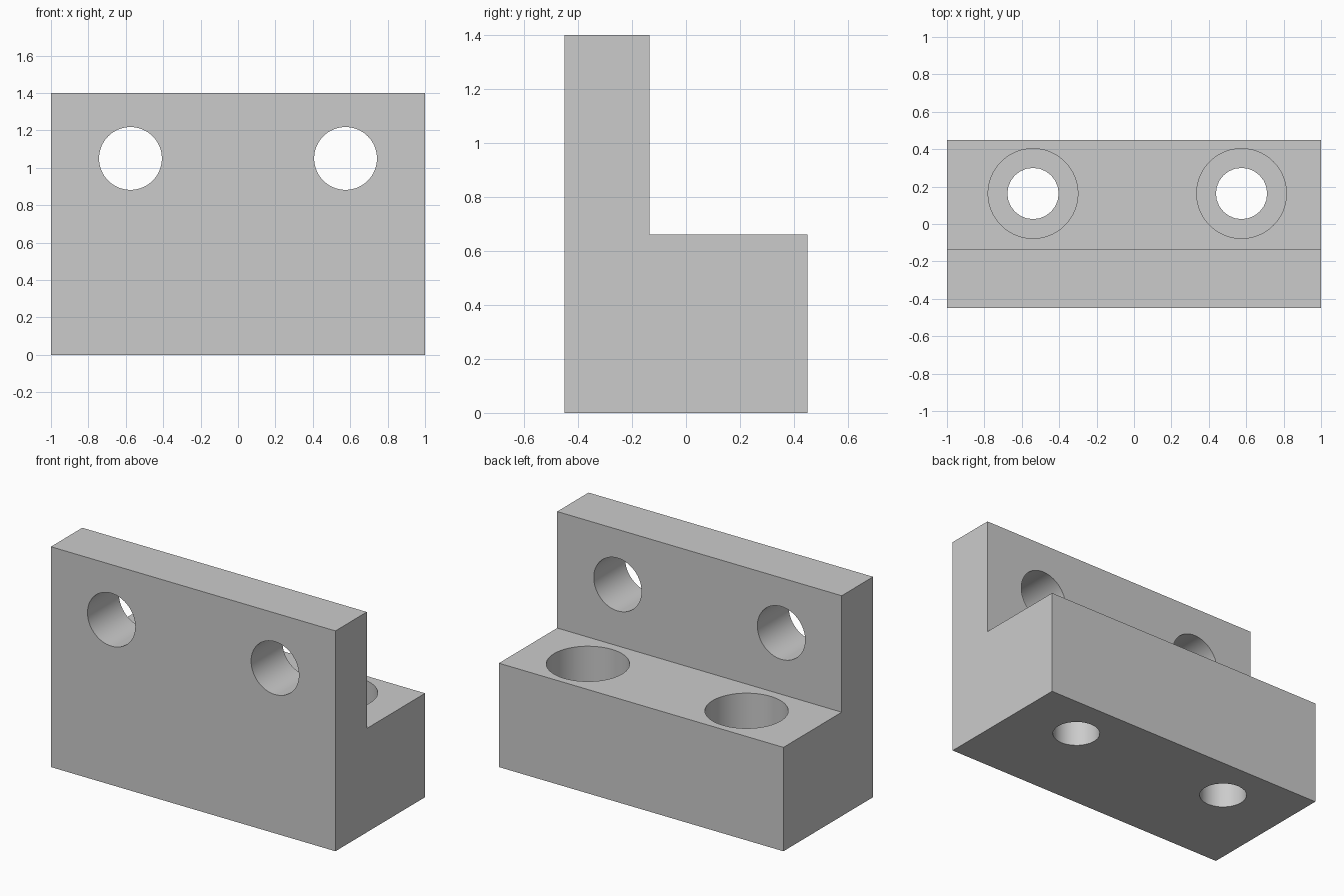
import bpy, bmesh, math

cube = bpy.data.objects.get("Cube")
if cube:
    bpy.data.objects.remove(cube, do_unlink=True)

# Plain grey metal
grey = bpy.data.materials.new("plain_grey")
grey.use_nodes = True
colour = (0.6, 0.6, 0.6, 1)
grey.diffuse_color = colour
grey.node_tree.nodes["Principled BSDF"].inputs["Base Color"].default_value = colour

# Stepped bracket: side profile (y, z) extruded along x
BACK, STEP_Y, STEP_Z, TOP = 0.45, -0.135, 0.66, 1.4
profile = [(-BACK, 0), (BACK, 0), (BACK, STEP_Z), (STEP_Y, STEP_Z), (STEP_Y, TOP), (-BACK, TOP)]
bm = bmesh.new()
face = bm.faces.new([bm.verts.new((-1, y, z)) for y, z in profile])
extruded = bmesh.ops.extrude_face_region(bm, geom=[face])["geom"]
bmesh.ops.translate(bm, vec=(2, 0, 0), verts=[v for v in extruded if isinstance(v, bmesh.types.BMVert)])
bmesh.ops.recalc_face_normals(bm, faces=bm.faces)
mesh = bpy.data.meshes.new("bracket")
bm.to_mesh(mesh)
bm.free()
bracket = bpy.data.objects.new("bracket", mesh)
bpy.context.collection.objects.link(bracket)
mesh.materials.append(grey)


def drill(name, centre, radius, depth, sides, along_y=False):
    """Cut a round hole and discard the cutter."""
    bpy.ops.mesh.primitive_cylinder_add(vertices=sides, radius=radius, depth=depth, location=centre,
                                        rotation=(math.pi / 2 if along_y else 0, 0, 0))
    cutter = bpy.context.object
    cutter.name = name
    cutter.hide_render = True
    cutter.data.materials.append(grey)
    bpy.context.view_layer.objects.active = bracket
    cut = bracket.modifiers.new(name, "BOOLEAN")
    cut.operation = "DIFFERENCE"
    cut.solver = "EXACT"
    cut.object = cutter
    bpy.ops.object.modifier_apply(modifier=name)
    bpy.data.objects.remove(cutter, do_unlink=True)


# Wall holes
for x in (-0.575, 0.575):
    drill("wall_hole", (x, -0.3, 1.05), 0.168, 0.8, 64, along_y=True)

# Counterbored base holes
BORE_DEPTH = 0.3
for x in (-0.54, 0.575):
    drill("bolt_hole", (x, 0.163, 0.3), 0.137, 1.2, 24)
    drill("counterbore", (x, 0.163, STEP_Z), 0.24, 2 * BORE_DEPTH, 64)

# Smooth bores, sharp edges
bpy.ops.object.select_all(action="DESELECT")
bracket.select_set(True)
bpy.context.view_layer.objects.active = bracket
bpy.ops.object.shade_smooth_by_angle(angle=math.radians(30))
